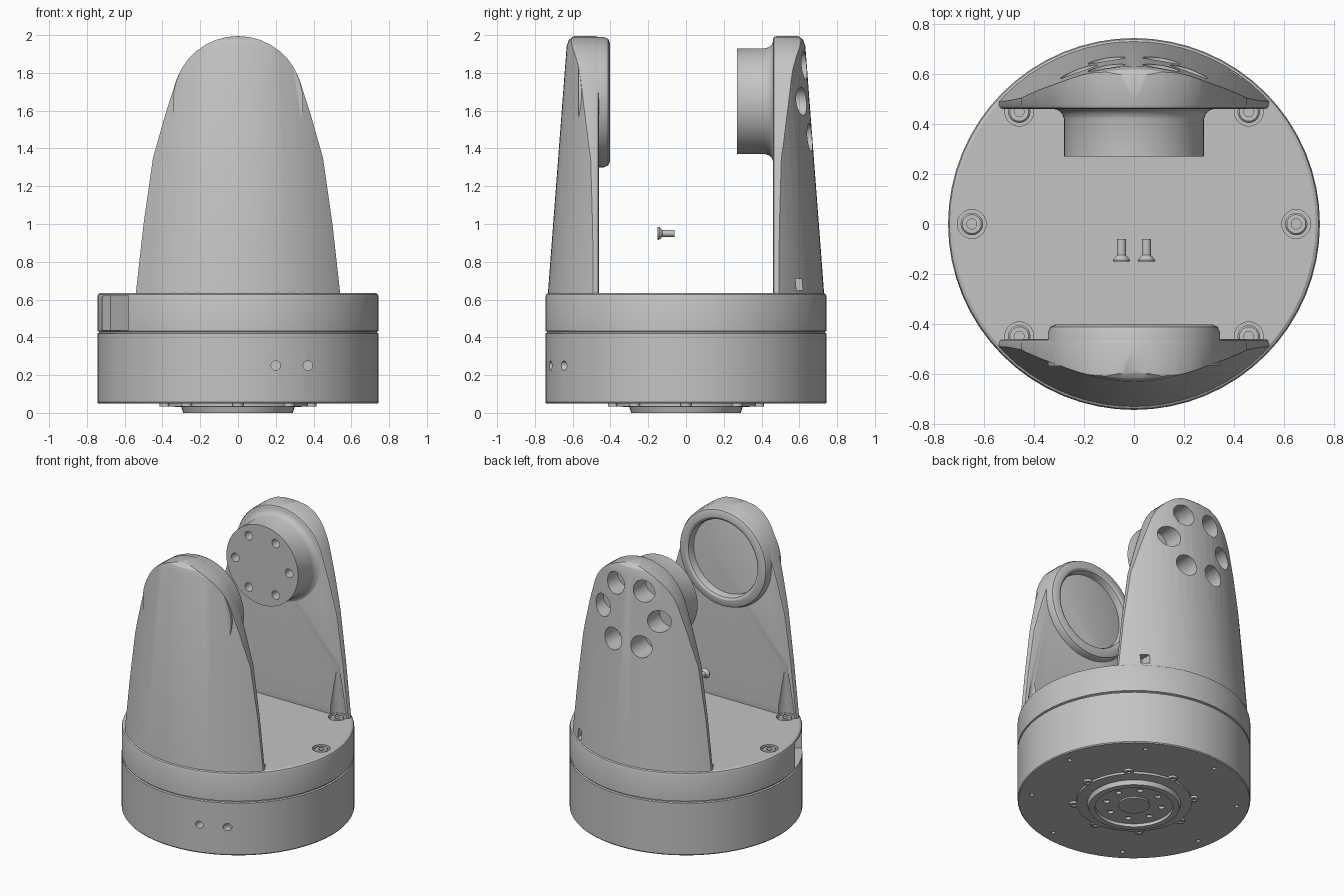
import bpy, bmesh
from math import pi, sin, cos, radians
from mathutils import Matrix, Vector

old = bpy.data.objects.get("Cube")
if old:
    bpy.data.objects.remove(old)

grey = bpy.data.materials.new("plain grey")
grey.use_nodes = True
grey.diffuse_color = (0.55, 0.55, 0.55, 1)
grey.node_tree.nodes["Principled BSDF"].inputs["Base Color"].default_value = (0.55, 0.55, 0.55, 1)

ALONG_Y = Matrix.Rotation(-pi / 2, 4, 'X')


def finish(bm, name):
    bmesh.ops.recalc_face_normals(bm, faces=bm.faces)
    mesh = bpy.data.meshes.new(name)
    bm.to_mesh(mesh)
    bm.free()
    ob = bpy.data.objects.new(name, mesh)
    bpy.context.collection.objects.link(ob)
    mesh.materials.append(grey)
    return ob


def lathe(name, profile, at=(0, 0, 0), turn=Matrix(), steps=64):
    """Revolve (radius, height) points around local z."""
    bm = bmesh.new()
    vs = [bm.verts.new((r, 0, h)) for r, h in profile]
    es = [bm.edges.new(pair) for pair in zip(vs, vs[1:])]
    bmesh.ops.spin(bm, geom=vs + es, axis=(0, 0, 1), cent=(0, 0, 0), angle=2 * pi, steps=steps)
    bmesh.ops.remove_doubles(bm, verts=bm.verts, dist=1e-5)
    bmesh.ops.transform(bm, matrix=Matrix.Translation(at) @ turn, verts=bm.verts)
    return finish(bm, name)


def rod(r, low, high, at=(0, 0, 0), turn=Matrix(), steps=20):
    return lathe("cutter", [(0, low), (r, low), (r, high), (0, high)], at, turn, steps)


def apply_modifier(ob, mod):
    with bpy.context.temp_override(object=ob, active_object=ob):
        bpy.ops.object.modifier_apply(modifier=mod.name)


def combine(ob, cutters, how='DIFFERENCE'):
    for c in cutters:
        mod = ob.modifiers.new("combine", 'BOOLEAN')
        mod.operation, mod.solver, mod.object = how, 'EXACT', c
        apply_modifier(ob, mod)
        bpy.data.objects.remove(c)


def ring(count, r, start=0):
    for i in range(count):
        a = start + 2 * pi * i / count
        yield r * cos(a), r * sin(a)


# Round base with a seam groove
base = lathe("base", [(0, .05), (.74, .05), (.745, .057), (.745, .42), (.735, .424), (.735, .43),
                      (.745, .434), (.745, .615), (.74, .628), (.728, .635), (0, .635)])
deck_spots = [(sx * .46, sy * .45) for sx in (-1, 1) for sy in (-1, 1)] + [(-.65, 0), (.65, 0)]
cuts = [rod(.058, .6, .7, (x, y, 0)) for x, y in deck_spots]
cuts += [rod(.025, -.8, -.6, (x, 0, .25), ALONG_Y) for x in (.2, .37)]
cuts += [rod(.015, 0, .1, (x, y, 0), steps=12) for x, y in ring(8, .66, .2)]

# Side opening in the upper rim
bm = bmesh.new()
spot = Matrix.Rotation(radians(207), 4, 'Z') @ Matrix.Translation((.78, 0, .528))
bmesh.ops.create_cube(bm, size=1, matrix=spot @ Matrix.Diagonal((.2, .31, .18, 1)))
cuts.append(finish(bm, "cutter"))
combine(base, cuts)

# Countersunk screws in the deck
for x, y in deck_spots:
    lathe("deck_screw", [(0, .595), (.045, .595), (.045, .625), (.038, .632), (.02, .632),
                         (.02, .612), (0, .612)], (x, y, 0), steps=20)

# Underside hub with lugs
hub = lathe("bottom_hub", [(0, .06), (.37, .06), (.37, .035), (.3, .03), (.29, 0), (.25, 0),
                           (.25, .022), (.1, .022), (.1, .012), (0, .012)], steps=48)
combine(hub, [rod(.02, 0, .04, (x, y, 0), steps=12) for x, y in ring(8, .18, .3)])
for x, y in ring(8, .385):
    lathe("hub_lug", [(0, .06), (.03, .06), (.03, .035), (.012, .035), (.012, .045), (0, .045)],
          (x, y, 0), steps=14)


# Tapered arms: rounded outline trimmed by a cone
def arm(name, side):
    half = [(.55, .55), (.54, .64), (.5, 1.0), (.45, 1.35), (.385, 1.58)]
    half += [(.345 * cos(a), 1.65 + .345 * sin(a)) for a in (radians(d) for d in range(20, 90, 10))]
    outline = half + [(0, 1.995)] + [(-x, z) for x, z in reversed(half)]
    bm = bmesh.new()
    face = bm.faces.new([bm.verts.new((x, side * .46, z)) for x, z in outline])
    out = bmesh.ops.extrude_face_region(bm, geom=[face])
    moved = [v for v in out["geom"] if isinstance(v, bmesh.types.BMVert)]
    bmesh.ops.translate(bm, verts=moved, vec=Vector((0, side * .4, 0)))
    ob = finish(bm, name)
    bev = ob.modifiers.new("soft rim", 'BEVEL')
    bev.width, bev.segments, bev.angle_limit = .018, 2, radians(60)
    apply_modifier(ob, bev)
    cone = lathe("cutter", [(0, .56), (.737, .56), (.731, .635), (.632, 1.94), (.62, 1.975),
                            (.6, 1.992), (.57, 2.0), (0, 2.0)], steps=72)
    combine(ob, [cone], 'INTERSECT')
    # Tapered clearance above the deck screws
    combine(ob, [lathe("cutter", [(0, .5), (.062, .5), (.062, .68), (0, 1.05)],
                       (x, side * .45, 0), steps=20) for x in (-.46, .46)])
    return ob


front_arm = arm("front_arm", -1)
back_arm = arm("back_arm", 1)

# Access holes and a small slot on the back arm
holes = [rod(.075, .5, .8, (x, 0, 1.65 + z), ALONG_Y, 28) for x, z in ring(6, .22)]
bm = bmesh.new()
bmesh.ops.create_cube(bm, size=1, matrix=Matrix.Translation((.41, .62, .68))
                      @ Matrix.Diagonal((.05, .16, .065, 1)))
combine(back_arm, holes + [finish(bm, "cutter")])

# Bearing ring on the front arm
lathe("bearing_ring", [(.262, -.57), (.262, -.43), (.27, -.412), (.285, -.403), (.315, -.403),
                       (.335, -.412), (.345, -.435), (.345, -.57), (.262, -.57)],
      (0, 0, 1.645), ALONG_Y)

# Drive boss with flared foot on the back arm
boss = lathe("drive_boss", [(0, .27), (.28, .27), (.28, .42), (.288, .442), (.305, .457),
                            (.325, .462), (.325, .48), (0, .48)], (0, 0, 1.65), ALONG_Y)
combine(boss, [rod(.03, .2, .36, (x, 0, 1.65 + z), ALONG_Y) for x, z in ring(6, .21)])

# Two loose screws between the arms
for x in (-.05, .05):
    lathe("loose_screw", [(0, -.14), (.014, -.14), (.014, -.15), (.033, -.15), (.035, -.144),
                          (.018, -.125), (.018, -.06), (0, -.06)], (x, 0, .95), ALONG_Y, 20)

# Smooth shading with crisp edges
bpy.ops.object.select_all(action='DESELECT')
for ob in bpy.context.collection.objects:
    if ob.type == 'MESH' and grey.name in ob.data.materials:
        ob.select_set(True)
        bpy.context.view_layer.objects.active = ob
bpy.ops.object.shade_smooth_by_angle(angle=radians(30))
